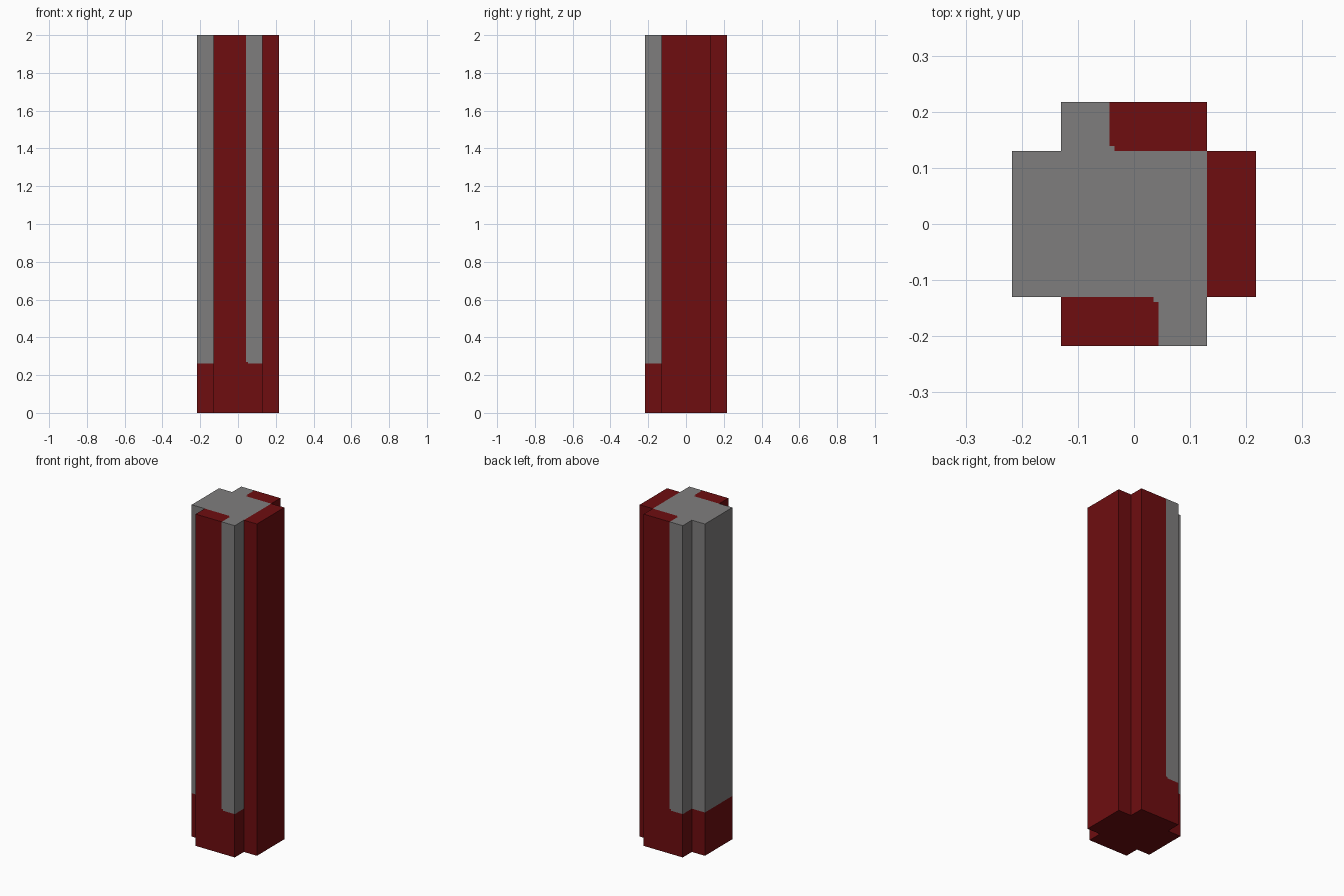
import bpy, bmesh
from mathutils import Vector

if "Cube" in bpy.data.objects:
    bpy.data.objects.remove(bpy.data.objects["Cube"], do_unlink=True)

U = 2 / 230                          # one paint step; the post is 230 steps tall
ARM, CORE, HEIGHT, BASE = 25, 15, 230, 30


def material(name, rgb):
    m = bpy.data.materials.new(name)
    m.use_nodes = True
    col = (*rgb, 1)
    m.diffuse_color = col
    m.node_tree.nodes["Principled BSDF"].inputs["Base Color"].default_value = col
    return m


def is_red(c):
    """Paint rule for a face centre, in steps."""
    x, y, z = c
    if z < BASE:                                     # painted foot
        return True
    if abs(x) > CORE + 0.1:                          # left and right arms
        return x > 0
    if abs(y) > CORE + 0.1:                          # front and back arms, turned half a circle
        along = -x if y > 0 else x
        if z > HEIGHT - 0.1 and abs(y) < CORE + 1:   # small corner step on top
            return along < 4
        if z < BASE + 1:                             # small corner step at the foot
            return along < 6
        return along < 5
    return False


# Plus-shaped floor plan from a grid of quads without its corners
xs = [-ARM, -CORE, -6, -5, -4, 4, 5, 6, CORE, ARM]
ys = [-ARM, -CORE - 1, -CORE, CORE, CORE + 1, ARM]
bm = bmesh.new()
for x0, x1 in zip(xs, xs[1:]):
    for y0, y1 in zip(ys, ys[1:]):
        if abs(x0 + x1) / 2 > CORE and abs(y0 + y1) / 2 > CORE:
            continue
        bm.faces.new([bm.verts.new((x, y, 0)) for x, y in
                      ((x0, y0), (x1, y0), (x1, y1), (x0, y1))])
bmesh.ops.remove_doubles(bm, verts=bm.verts[:], dist=0.01)

# Raise the post and cut it at the paint heights
ret = bmesh.ops.extrude_face_region(bm, geom=bm.faces[:])
top = [v for v in ret["geom"] if isinstance(v, bmesh.types.BMVert)]
bmesh.ops.translate(bm, verts=top, vec=(0, 0, HEIGHT))
for z in (BASE, BASE + 1):
    bmesh.ops.bisect_plane(bm, geom=bm.verts[:] + bm.edges[:] + bm.faces[:],
                           plane_co=(0, 0, z), plane_no=(0, 0, 1))
bmesh.ops.recalc_face_normals(bm, faces=bm.faces[:])

# Paint, then merge flat faces of the same colour
for f in bm.faces:
    f.material_index = int(is_red(f.calc_center_median()))
bmesh.ops.dissolve_limit(bm, angle_limit=0.01, verts=bm.verts[:], edges=bm.edges[:],
                         delimit={'MATERIAL'})
bmesh.ops.scale(bm, vec=Vector((U, U, U)), verts=bm.verts[:])

mesh = bpy.data.meshes.new("post")
bm.to_mesh(mesh)
bm.free()
mesh.materials.append(material("grey", (0.212, 0.207, 0.207)))
mesh.materials.append(material("dark red", (0.156, 0.004, 0.005)))
post = bpy.data.objects.new("post", mesh)
bpy.context.collection.objects.link(post)
